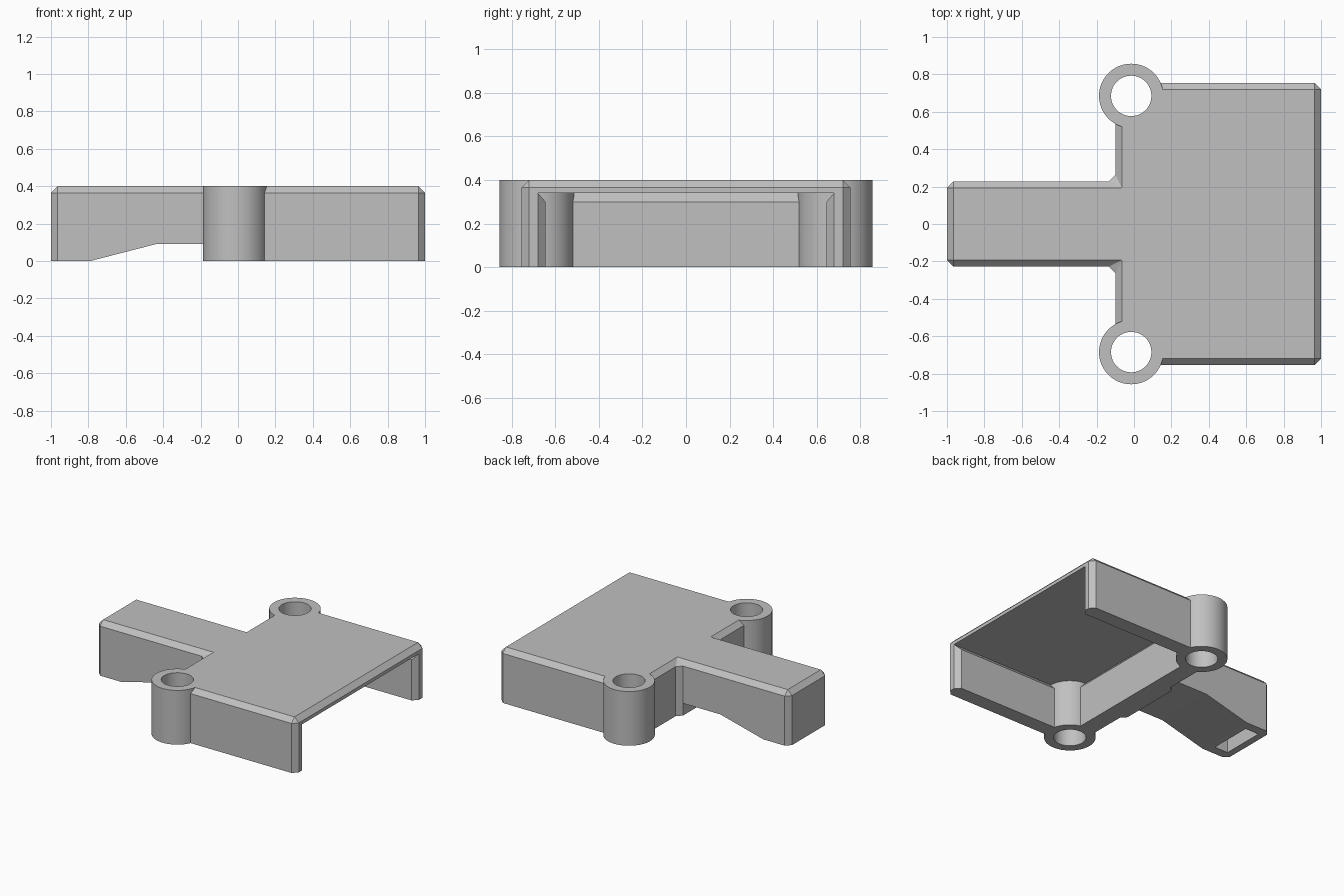
import bpy, bmesh

if "Cube" in bpy.data.objects:
    bpy.data.objects.remove(bpy.data.objects["Cube"])

C = 0.035          # chamfer size
TOP = 0.4          # overall height
BOSS = (-0.015, 0.685)

grey = bpy.data.materials.new("plain grey")
grey.use_nodes = True
grey.diffuse_color = (0.53, 0.53, 0.53, 1)
grey.node_tree.nodes["Principled BSDF"].inputs["Base Color"].default_value = (0.53, 0.53, 0.53, 1)


def make_object(name, bm):
    bmesh.ops.recalc_face_normals(bm, faces=bm.faces)
    mesh = bpy.data.meshes.new(name)
    bm.to_mesh(mesh)
    bm.free()
    mesh.materials.append(grey)
    ob = bpy.data.objects.new(name, mesh)
    bpy.context.collection.objects.link(ob)
    return ob


def loft(name, rings):
    """Closed solid through rings of equal point count."""
    bm = bmesh.new()
    loops = [[bm.verts.new(p) for p in ring] for ring in rings]
    for a, b in zip(loops, loops[1:]):
        for i in range(len(a)):
            j = (i + 1) % len(a)
            bm.faces.new((a[i], a[j], b[j], b[i]))
    bm.faces.new(loops[0])
    bm.faces.new(loops[-1])
    bmesh.ops.remove_doubles(bm, verts=bm.verts, dist=1e-5)
    return make_object(name, bm)


def box(name, x0, x1, y, z0, z1):
    pts = [(x0, -y), (x1, -y), (x1, y), (x0, y)]
    return loft(name, [[(*p, z) for p in pts] for z in (z0, z1)])


def cylinder(name, x, y, r, z0, z1):
    bm = bmesh.new()
    bmesh.ops.create_cone(bm, cap_ends=True, segments=64, radius1=r, radius2=r, depth=z1 - z0)
    bmesh.ops.translate(bm, verts=bm.verts, vec=(x, y, (z0 + z1) / 2))
    return make_object(name, bm)


def combine(target, other, operation):
    mod = target.modifiers.new("combine", 'BOOLEAN')
    mod.operation = operation
    mod.solver = 'EXACT'
    mod.object = other
    bpy.context.view_layer.objects.active = target
    bpy.ops.object.modifier_apply(modifier=mod.name)
    bpy.data.objects.remove(other)


# T-shaped body: sharp corners (x, y, concave), counter-clockwise, upright edges cut
half = [(1, 0.755, False), (-0.1, 0.755, False), (-0.1, 0.228, True), (-1, 0.228, False)]
corners = half + [(x, -y, k) for x, y, k in reversed(half)]
outline, top = [], []
for i, (x, y, concave) in enumerate(corners):
    sx = -1 if x > 0 else 1
    sy = -1 if y > 0 else 1
    # cut points: inward on convex corners, outward on concave ones
    k = -1 if concave else 1
    on_x = (x, y + k * sy * C)
    on_y = (x + k * sx * C, y)
    nxt = corners[(i + 1) % len(corners)]
    leaves_along_x = abs(nxt[1] - y) < 1e-6
    outline += [on_x, on_y] if leaves_along_x else [on_y, on_x]
    top += [(x + sx * C, y + sy * C)] * 2
body = loft("bracket_body", [[(*p, 0) for p in outline],
                             [(*p, TOP - C) for p in outline],
                             [(*p, TOP) for p in top]])

# open cavity, widened just below the top plate and flared at the mouth
low = [(0.03, 0.645), (0.965, 0.645), (1.1, 0.78)]
high = [(-0.005, 0.68), (1.0, 0.68), (1.1, 0.78)]
ring = lambda pts, z: [(x, y, z) for x, y in pts] + [(x, -y, z) for x, y in reversed(pts)]
cavity = loft("cavity_cutter", [ring(low, -0.1), ring(low, 0.3), ring(high, 0.34)])
combine(body, cavity, 'DIFFERENCE')

# relief under the arm, sloping down to the foot
profile = [(-0.79, 0), (-0.44, 0.09), (-0.135, 0.09), (-0.135, -0.1), (-0.79, -0.1)]
relief = loft("relief_cutter", [[(x, y, z) for x, z in profile] for y in (-0.3, 0.3)])
combine(body, relief, 'DIFFERENCE')

# pocket in the foot of the arm
combine(body, box("pocket_cutter", -0.95, -0.84, 0.16, -0.1, 0.3), 'DIFFERENCE')

# round screw bosses with through holes
for side in (-1, 1):
    x, y = BOSS[0], side * BOSS[1]
    combine(body, cylinder("boss", x, y, 0.172, 0, TOP), 'UNION')
    combine(body, cylinder("hole_cutter", x, y, 0.108, -0.1, TOP + 0.1), 'DIFFERENCE')

bpy.ops.object.select_all(action='DESELECT')
body.select_set(True)
bpy.context.view_layer.objects.active = body
bpy.ops.object.shade_smooth_by_angle(angle=0.4)
